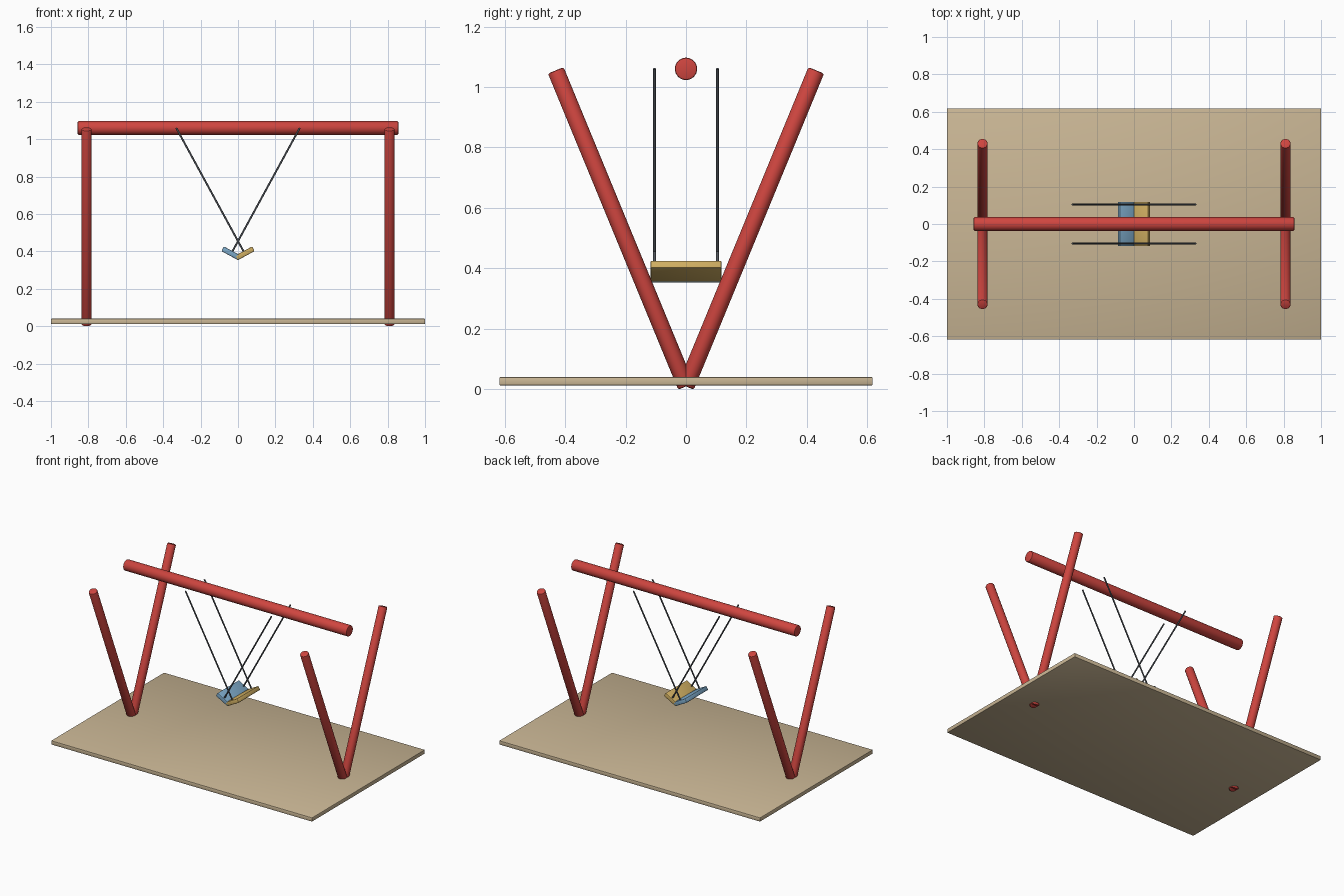
import bpy, bmesh, math
from mathutils import Vector, Matrix

if "Cube" in bpy.data.objects:
    bpy.data.objects.remove(bpy.data.objects["Cube"])


def material(name, rgb):
    m = bpy.data.materials.new(name)
    m.diffuse_color = (*rgb, 1)
    m.use_nodes = True
    m.node_tree.nodes["Principled BSDF"].inputs["Base Color"].default_value = m.diffuse_color
    return m


RED = material("red paint", (0.62, 0.06, 0.05))
TAN = material("tan ground board", (0.59, 0.47, 0.30))
BLUE = material("blue seat", (0.20, 0.39, 0.57))
YELLOW = material("yellow seat", (0.62, 0.42, 0.12))
GREY = material("dark grey metal", (0.075, 0.085, 0.10))


def finish(name, bm, mat, matrix, bevel):
    # soften the sharp edges, then make the object
    if bevel:
        sharp = [e for e in bm.edges if e.calc_face_angle(0) > math.radians(40)]
        bmesh.ops.bevel(bm, geom=sharp, offset=bevel, segments=2,
                        profile=0.5, affect='EDGES')
    bm.transform(matrix)
    mesh = bpy.data.meshes.new(name)
    bm.to_mesh(mesh)
    bm.free()
    mesh.materials.append(mat)
    ob = bpy.data.objects.new(name, mesh)
    bpy.context.collection.objects.link(ob)
    bpy.ops.object.select_all(action='DESELECT')
    bpy.context.view_layer.objects.active = ob
    ob.select_set(True)
    bpy.ops.object.shade_smooth_by_angle(angle=math.radians(35))
    return ob


def box(name, size, centre, mat, tilt=0.0, bevel=0.004):
    bm = bmesh.new()
    bmesh.ops.create_cube(bm, size=1)
    bmesh.ops.scale(bm, vec=size, verts=bm.verts)
    m = Matrix.Translation(centre) @ Matrix.Rotation(tilt, 4, 'Y')
    return finish(name, bm, mat, m, bevel)


def rod(name, a, b, radius, mat, sides=32, bevel=0.006):
    a, b = Vector(a), Vector(b)
    d = b - a
    bm = bmesh.new()
    bmesh.ops.create_cone(bm, cap_ends=True, segments=sides, radius1=radius,
                          radius2=radius, depth=d.length)
    m = Matrix.Translation((a + b) / 2) @ d.to_track_quat('Z', 'Y').to_matrix().to_4x4()
    return finish(name, bm, mat, m, bevel)


# ground board and top beam
box("ground_board", (2.0, 1.236, 0.028), (0, 0, 0.026), TAN)
rod("top_beam", (-0.857, 0, 1.06), (0.857, 0, 1.06), 0.037, RED)

# legs: a V at each end, feet meeting on the centre line
for sx, side in ((-1, "left"), (1, "right")):
    for sy, face in ((-1, "front"), (1, "back")):
        rod(f"{side}_{face}_leg", (sx * 0.81, 0, 0.009),
            (sx * 0.81, sy * 0.431, 1.055), 0.028, RED)

# two swings, swung in towards each other so that the seats cross
TILT = math.atan2(0.366, 0.671)
for s, mat, label in ((1, YELLOW, "yellow"), (-1, BLUE, "blue")):
    seat = (s * 0.036, 0, 0.389)
    box(f"{label}_seat", (0.105, 0.236, 0.028), seat, mat, tilt=-s * TILT, bevel=0.005)
    for y, face in ((-0.104, "front"), (0.104, "back")):
        rod(f"{label}_{face}_hanger", (-s * 0.33, y, 1.06),
            (seat[0], y, seat[2]), 0.005, GREY, sides=12, bevel=0)
